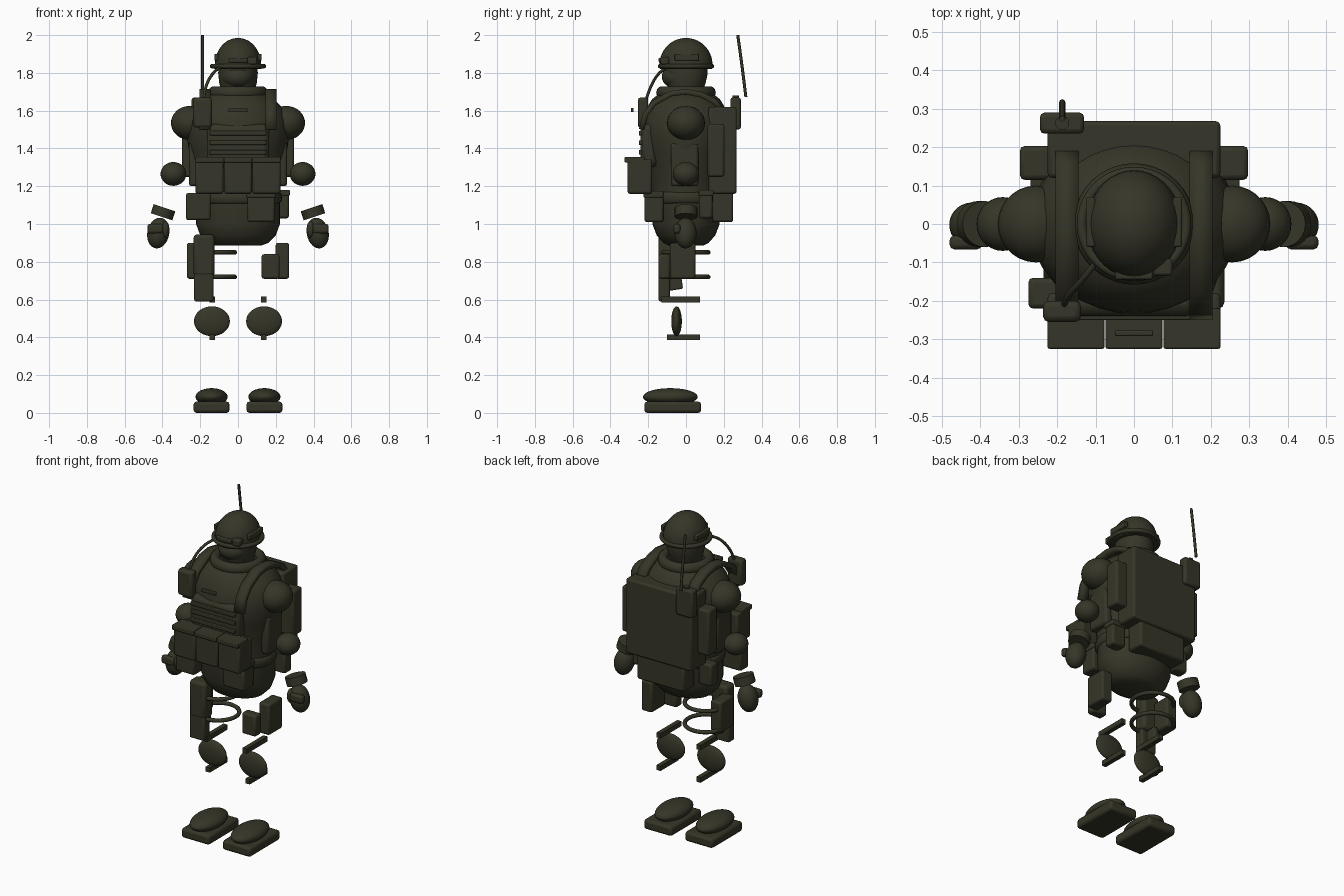
import bpy, bmesh, math
from mathutils import Vector

old = bpy.data.objects.get("Cube")
if old:
    bpy.data.objects.remove(old, do_unlink=True)

olive = bpy.data.materials.new("dark_olive")
olive.use_nodes = True
COLOUR = (0.036, 0.036, 0.021, 1)
olive.diffuse_color = COLOUR
bsdf = olive.node_tree.nodes["Principled BSDF"]
bsdf.inputs["Base Color"].default_value = COLOUR
bsdf.inputs["Roughness"].default_value = 0.9


def finish(ob, name):
    ob.name = name
    ob.data.materials.clear()
    ob.data.materials.append(olive)
    bpy.ops.object.select_all(action='DESELECT')
    ob.select_set(True)
    bpy.context.view_layer.objects.active = ob
    if ob.type == 'MESH':
        bpy.ops.object.shade_smooth_by_angle(angle=math.radians(40))
    return ob


def box(name, x, y, z, bevel=0.012, rot=(0, 0, 0)):
    """Rounded box from (low, high) ranges on each axis."""
    bpy.ops.mesh.primitive_cube_add(size=1, rotation=rot,
                                    location=[(a + b) / 2 for a, b in (x, y, z)])
    ob = bpy.context.object
    for v in ob.data.vertices:
        v.co = [c * (b - a) for c, (a, b) in zip(v.co, (x, y, z))]
    if bevel:
        m = ob.modifiers.new("rounding", 'BEVEL')
        m.width, m.segments = bevel, 2
    return finish(ob, name)


def ball(name, loc, radii, rot=(0, 0, 0)):
    bpy.ops.mesh.primitive_uv_sphere_add(segments=28, ring_count=16, radius=1,
                                         location=loc, rotation=rot)
    bpy.context.object.scale = radii
    return finish(bpy.context.object, name)


def tube(name, loc, r, depth, rot=(0, 0, 0)):
    bpy.ops.mesh.primitive_cylinder_add(vertices=24, radius=r, depth=depth,
                                        location=loc, rotation=rot)
    return finish(bpy.context.object, name)


def ring(name, loc, major, minor, scale=(1, 1, 1)):
    bpy.ops.mesh.primitive_torus_add(major_segments=40, minor_segments=10, location=loc,
                                     major_radius=major, minor_radius=minor)
    bpy.context.object.scale = scale
    return finish(bpy.context.object, name)


def loft(name, sections, n=36):
    """Stack of elliptical sections (z, half width, half depth)."""
    bm = bmesh.new()
    rings = [[bm.verts.new((rx * math.cos(math.tau * i / n), ry * math.sin(math.tau * i / n), z))
              for i in range(n)] for z, rx, ry in sections]
    for a, b in zip(rings, rings[1:]):
        for i in range(n):
            j = (i + 1) % n
            bm.faces.new((a[i], a[j], b[j], b[i]))
    bm.faces.new(rings[0][::-1])
    bm.faces.new(rings[-1])
    me = bpy.data.meshes.new(name)
    bm.to_mesh(me)
    bm.free()
    ob = bpy.data.objects.new(name, me)
    bpy.context.collection.objects.link(ob)
    return finish(ob, name)


def strap(name, x, width, path, thick=0.02):
    """Flat strip following (y, z) points."""
    bm = bmesh.new()
    rows = [[bm.verts.new((x + s * width / 2, y, z)) for s in (-1, 1)] for y, z in path]
    for a, b in zip(rows, rows[1:]):
        bm.faces.new((a[0], a[1], b[1], b[0]))
    me = bpy.data.meshes.new(name)
    bm.to_mesh(me)
    bm.free()
    ob = bpy.data.objects.new(name, me)
    bpy.context.collection.objects.link(ob)
    m = ob.modifiers.new("thickness", 'SOLIDIFY')
    m.thickness, m.offset = thick, 0
    return finish(ob, name)


def wire(name, points, r):
    cu = bpy.data.curves.new(name, 'CURVE')
    cu.dimensions = '3D'
    cu.bevel_depth, cu.bevel_resolution, cu.use_fill_caps = r, 2, True
    sp = cu.splines.new('BEZIER')
    sp.bezier_points.add(len(points) - 1)
    for p, co in zip(sp.bezier_points, points):
        p.co = Vector(co)
        p.handle_left_type = p.handle_right_type = 'AUTO'
    ob = bpy.data.objects.new(name, cu)
    bpy.context.collection.objects.link(ob)
    return finish(ob, name)


# Torso, vest and collar
loft("torso", [(0.885, .12, .09), (0.9, .16, .12), (0.94, .2, .155), (1.0, .222, .178),
               (1.15, .222, .18), (1.3, .235, .195), (1.4, .262, .225), (1.48, .272, .238),
               (1.55, .266, .23), (1.61, .24, .21), (1.66, .19, .18), (1.7, .13, .13)])
ring("collar", (0, 0, 1.695), .128, .03, (1, 1, 1.15))
ring("belt", (0, 0, 1.14), .215, .018, (1, .84, 1.8))
box("chest_panel", (-.165, .165), (-.24, -.15), (1.3, 1.53), .03)
for z in (1.38, 1.43, 1.48):
    box("chest_webbing", (-.15, .15), (-.25, -.23), (z - .012, z + .012), .004)
box("chest_tab", (-.05, .05), (-.292, -.277), (1.592, 1.614), .004)
for s in (-1, 1):
    strap("shoulder_strap", s * .175, .06,
          [(-.235, 1.5), (-.215, 1.58), (-.17, 1.64), (-.08, 1.69), (0, 1.7),
           (.08, 1.685), (.15, 1.65), (.2, 1.58)], .03)
    box("side_panel", (s * .235 - .025, s * .235 + .025), (-.08, .065), (1.2, 1.43), .015)

# Chest pouches with flaps
for i in (-1, 0, 1):
    x = i * .151
    box("magazine_pouch", (x - .074, x + .074), (-.31, -.18), (1.16, 1.345))
    box("magazine_flap", (x - .074, x + .074), (-.325, -.22), (1.325, 1.355), .005)

# Chest radio and cable to the helmet
box("chest_radio", (-.237, -.138), (-.255, -.2), (1.51, 1.67), .015)
wire("radio_cable", [(-.185, -.215, 1.65), (-.165, -.18, 1.74), (-.13, -.14, 1.8),
                     (-.095, -.095, 1.83)], .008)

# Head and helmet
loft("head", [(1.69, .085, .085), (1.75, .1, .105), (1.8, .105, .115), (1.85, .1, .11)])
ball("face", (0, -.03, 1.78), (.09, .098, .07))
loft("helmet", [(1.82, .125, .138)] +
     [(1.845 + .14 * math.sin(a), .122 * math.cos(a), .14 * math.cos(a))
      for a in [math.radians(d) for d in range(0, 89, 8)]])
ring("helmet_rim", (0, 0, 1.836), .136, .013)
box("goggle_mount", (.05, .1), (-.135, -.09), (1.845, 1.885), .008)
box("forehead_band", (-.05, .05), (-.145, -.1), (1.855, 1.88), .006)
for s in (-1, 1):
    box("helmet_rail", (s * .113 - .012, s * .113 + .012), (-.06, .07), (1.865, 1.9), .005)

# Backpack with side and lower pouches
box("backpack", (-.225, .225), (.12, .268), (1.16, 1.62), .012)
box("lower_pack", (-.16, .16), (.14, .25), (1.01, 1.17))
for s in (-1, 1):
    box("pack_side_pouch", (s * .25 - .047, s * .25 + .047), (.115, .203), (1.25, 1.53))
box("pack_radio", (-.245, -.13), (.235, .29), (1.5, 1.67))
tube("antenna_base", (-.187, .263, 1.665), .018, .03)
wire("antenna", [(-.187, .317, 1.672), (-.187, .296, 1.84), (-.187, .274, 2.0)], .008)

# Belt pouches
box("right_hip_pouch", (-.275, -.145), (-.22, -.14), (1.02, 1.165))
box("left_hip_pouch", (.05, .195), (-.22, -.12), (1.01, 1.15))
box("left_hip_flap", (.045, .2), (-.225, -.12), (1.14, 1.175), .006)
box("left_rear_pouch", (.18, .27), (.07, .14), (1.03, 1.165))
box("left_rear_flap", (.18, .275), (.065, .145), (1.15, 1.18), .005)
box("right_rear_pouch", (-.27, -.18), (.07, .14), (1.03, 1.165))

# Arms, knees and feet on both sides
for s in (-1, 1):
    ball("shoulder", (s * .255, 0, 1.535), (.1, .1, .09))
    ball("elbow", (s * .342, 0, 1.265), (.068, .07, .063))
    tube("cuff", (s * .397, 0, 1.062), .06, .05, (0, -s * .32, 0))
    ball("hand", (s * .422, -.002, .952), (.058, .058, .082), (0, -s * .2, 0))
    box("knuckle_guard", (s * .438 - .042, s * .438 + .042), (-.066, -.03), (.95, 1.0), .012)
    ball("thumb", (s * .385, -.03, .97), (.022, .03, .045))
    ball("knee_pad", (s * .138, -.05, .485), (.095, .028, .079))
    box("upper_knee_strap", (s * .136 - .014, s * .136 + .014), (-.13, .073), (.585, .615), 0)
    box("lower_knee_strap", (s * .136 - .014, s * .136 + .014), (-.1, .073), (.385, .415), 0)
    box("boot_sole", (s * .14 - .095, s * .14 + .095), (-.22, .08), (0, .06), .015)
    ball("boot_toe", (s * .14, -.083, .085), (.085, .145, .046))
    box("thigh_pouch", (s * .235 - .036, s * .235 + .036), (-.085, .05), (.71, .9))

# Holster, thigh rings and small left thigh pouch
box("holster", (-.235, -.125), (-.145, -.06), (.72, .945), .018)
box("holster_tip", (-.232, -.13), (-.145, -.085), (.59, .74), .01)
box("holster_grip", (-.2, -.165), (-.115, -.02), (.65, .72), .008, (.15, 0, 0))
for z in (.85, .72):
    ring("thigh_ring", (-.135, 0, z), .118, .012)
box("small_thigh_pouch", (.125, .22), (-.145, -.085), (.71, .84))
